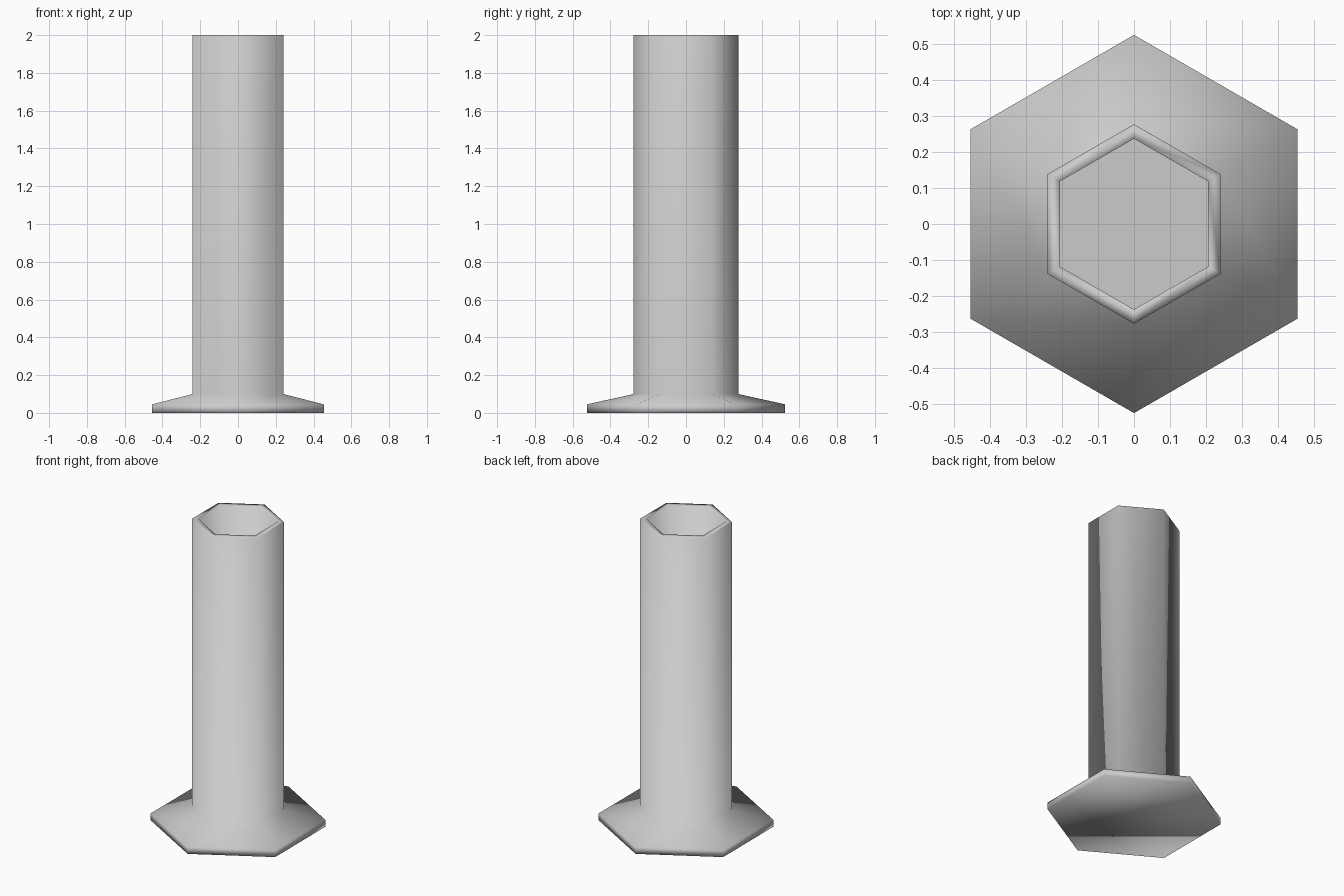
import bpy, bmesh, math

cube = bpy.data.objects.get("Cube")
if cube:
    bpy.data.objects.remove(cube, do_unlink=True)

SIDES = 6

# One plain grey material
grey = bpy.data.materials.new("light_grey")
grey.use_nodes = True
colour = (0.6, 0.6, 0.6, 1.0)
grey.diffuse_color = colour
grey.node_tree.nodes["Principled BSDF"].inputs["Base Color"].default_value = colour


def ring(bm, radius, z):
    """Hexagon of vertices with a corner pointing along y."""
    angles = [math.pi / 2 + i * math.tau / SIDES for i in range(SIDES)]
    return [bm.verts.new((radius * math.cos(a), radius * math.sin(a), z)) for a in angles]


def make_object(name, bm):
    mesh = bpy.data.meshes.new(name)
    bm.to_mesh(mesh)
    bm.free()
    mesh.materials.append(grey)
    obj = bpy.data.objects.new(name, mesh)
    bpy.context.collection.objects.link(obj)
    return obj


# Hollow hexagonal post: flange, outer wall, rim and inner wall
profile = [(0.525, 0), (0.525, 0.045), (0.277, 0.1), (0.277, 2), (0.237, 2), (0.237, 0.05)]
bm = bmesh.new()
rings = [ring(bm, r, z) for r, z in profile]
for low, high in zip(rings, rings[1:]):
    for i in range(SIDES):
        j = (i + 1) % SIDES
        bm.faces.new((low[i], low[j], high[j], high[i]))
bm.faces.new(rings[0][::-1])
for face in bm.faces:
    face.smooth = True
make_object("flanged_post", bm)

# Flat floor closing the bore
bm = bmesh.new()
bm.faces.new(ring(bm, 0.237, 0.05))
make_object("bore_floor", bm)
